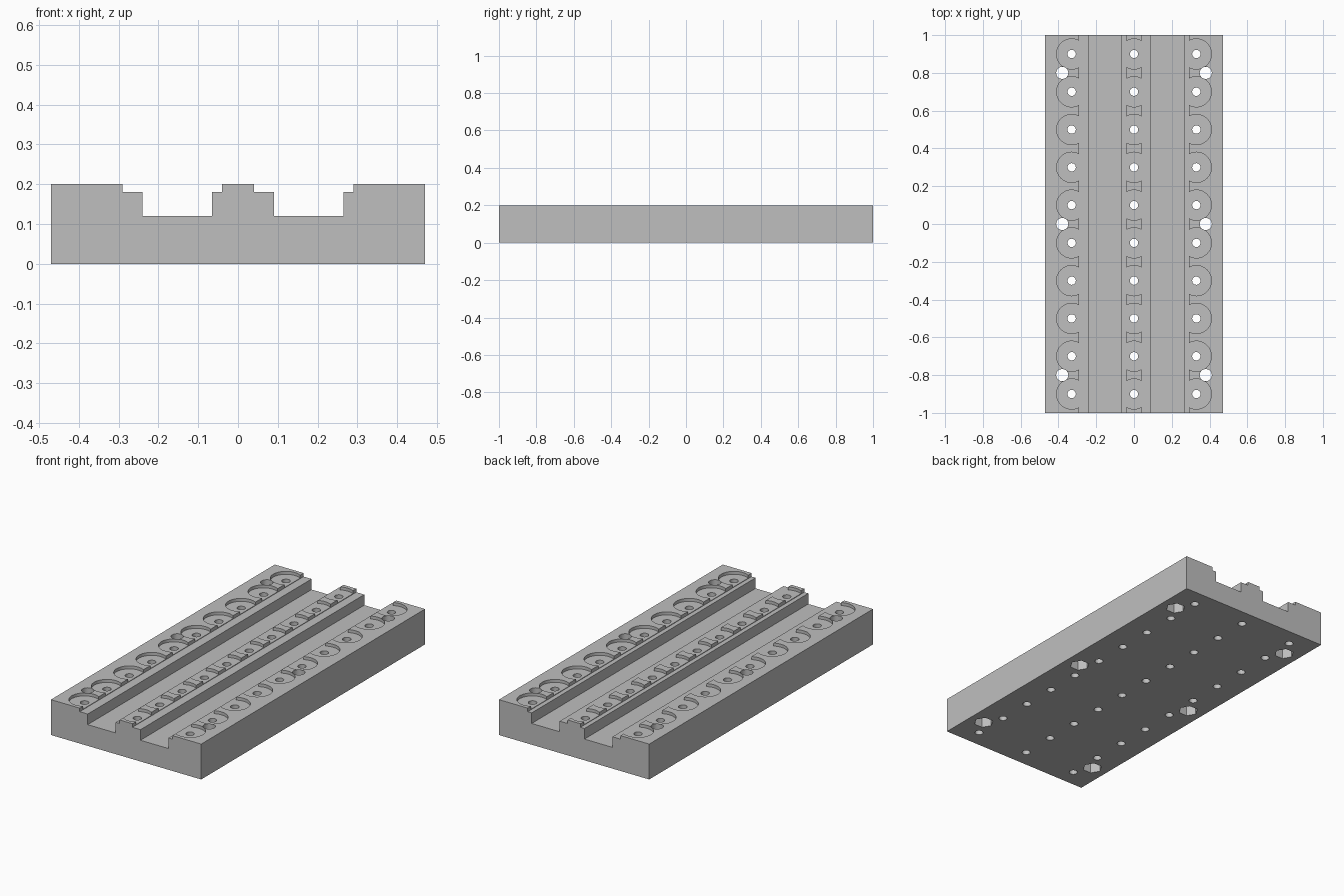
import bpy, bmesh, math
from mathutils import Matrix

cube = bpy.data.objects.get("Cube")
if cube:
    bpy.data.objects.remove(cube, do_unlink=True)

HEIGHT, HALF_W, HALF_L = 0.2, 0.47, 1.0
LEDGE, FLOOR, POCKET = 0.18, 0.12, 0.183

grey = bpy.data.materials.new("plain grey")
grey.use_nodes = True
colour = (0.52, 0.52, 0.52, 1)
grey.diffuse_color = colour
grey.node_tree.nodes["Principled BSDF"].inputs["Base Color"].default_value = colour


def add_object(name, bm):
    bmesh.ops.recalc_face_normals(bm, faces=bm.faces)
    mesh = bpy.data.meshes.new(name)
    bm.to_mesh(mesh)
    bm.free()
    mesh.materials.append(grey)
    obj = bpy.data.objects.new(name, mesh)
    bpy.context.collection.objects.link(obj)
    return obj


def cylinders(name, spots, radius, z0, z1, sides=32):
    bm = bmesh.new()
    for x, y in spots:
        bmesh.ops.create_cone(bm, cap_ends=True, segments=sides, radius1=radius,
                              radius2=radius, depth=z1 - z0,
                              matrix=Matrix.Translation((x, y, (z0 + z1) / 2)))
    return add_object(name, bm)


# Base block: stepped cross-section with two ledged channels, extruded along y
profile = [(-HALF_W, 0), (HALF_W, 0), (HALF_W, HEIGHT),
           (0.29, HEIGHT), (0.29, LEDGE), (0.265, LEDGE), (0.265, FLOOR),
           (0.09, FLOOR), (0.09, LEDGE), (0.04, LEDGE), (0.04, HEIGHT),
           (-0.04, HEIGHT), (-0.04, LEDGE), (-0.065, LEDGE), (-0.065, FLOOR),
           (-0.24, FLOOR), (-0.24, LEDGE), (-0.29, LEDGE), (-0.29, HEIGHT),
           (-HALF_W, HEIGHT)]
bm = bmesh.new()
section = bm.faces.new([bm.verts.new((x, -HALF_L, z)) for x, z in profile])
swept = bmesh.ops.extrude_face_region(bm, geom=[section], use_keep_orig=True)
moved = [v for v in swept["geom"] if isinstance(v, bmesh.types.BMVert)]
bmesh.ops.translate(bm, verts=moved, vec=(0, 2 * HALF_L, 0))
block = add_object("channel_block", bm)

# Rows of screw holes with shallow round pockets, and bolt holes with nut recesses
screws = [(x, -0.9 + 0.2 * i) for x in (-0.33, 0, 0.33) for i in range(10)]
bolts = [(x, y) for x in (-0.38, 0.38) for y in (-0.8, 0, 0.8)]
cutters = [
    cylinders("pocket_cutter", screws, 0.08, POCKET, 0.3, 48),
    cylinders("screw_hole_cutter", screws, 0.022, -0.1, 0.3, 24),
    cylinders("bolt_hole_cutter", bolts, 0.032, -0.1, 0.3),
    # Turned so that two corners of each hexagon lie along x
    cylinders("nut_recess_cutter", [(0, 0)], 0.052, -0.1, 0.07, 6),
]
nut = cutters[-1]
nut.data.transform(Matrix.Rotation(math.radians(30), 4, "Z"))
bm = bmesh.new()
for x, y in bolts:
    start = len(bm.verts)
    bm.from_mesh(nut.data)
    bm.verts.ensure_lookup_table()
    bmesh.ops.translate(bm, verts=bm.verts[start:], vec=(x, y, 0))
bm.to_mesh(nut.data)
bm.free()

for cutter in cutters:
    cutter.hide_render = True
    cut = block.modifiers.new(cutter.name, "BOOLEAN")
    cut.operation = "DIFFERENCE"
    cut.solver = "EXACT"
    cut.object = cutter

# Bake the cuts and remove the cutters
bpy.context.view_layer.update()
graph = bpy.context.evaluated_depsgraph_get()
baked = bpy.data.meshes.new_from_object(block.evaluated_get(graph))
block.modifiers.clear()
block.data = baked
baked.materials.clear()
baked.materials.append(grey)
for face in baked.polygons:
    face.material_index = 0
for cutter in cutters:
    bpy.data.objects.remove(cutter, do_unlink=True)

bpy.ops.object.select_all(action="DESELECT")
block.select_set(True)
bpy.context.view_layer.objects.active = block
bpy.ops.object.shade_smooth_by_angle(angle=math.radians(30))
